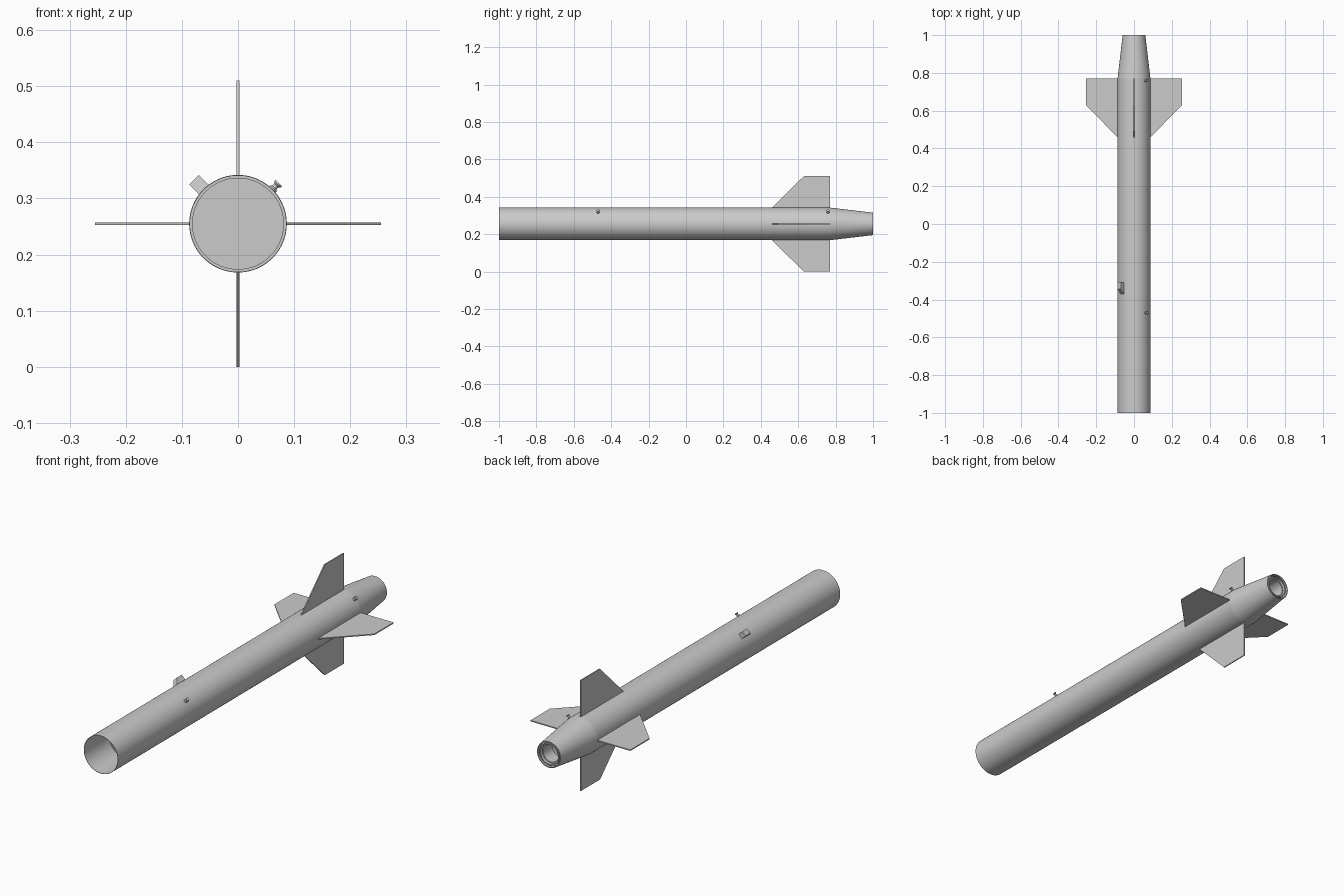
import bpy, bmesh, math
from mathutils import Matrix, Vector

if "Cube" in bpy.data.objects:
    bpy.data.objects.remove(bpy.data.objects["Cube"])

CZ = 0.255          # height of the rocket axis
R = 0.087           # body radius


def finish(name, bm, smooth=False):
    bmesh.ops.recalc_face_normals(bm, faces=bm.faces)
    me = bpy.data.meshes.new(name)
    bm.to_mesh(me)
    bm.free()
    ob = bpy.data.objects.new(name, me)
    bpy.context.collection.objects.link(ob)
    if smooth:
        bpy.ops.object.select_all(action='DESELECT')
        ob.select_set(True)
        bpy.context.view_layer.objects.active = ob
        bpy.ops.object.shade_smooth_by_angle(angle=math.radians(30))
    return ob


def lathe(name, profile, matrix, closed=True, sides=96):
    """Revolve (radius, height) points around local z, then place by matrix."""
    bm = bmesh.new()
    vs = [bm.verts.new((r, 0, h)) for r, h in profile]
    n = len(vs)
    es = [bm.edges.new((vs[i], vs[(i + 1) % n])) for i in range(n if closed else n - 1)]
    bmesh.ops.spin(bm, geom=vs + es, cent=(0, 0, 0), axis=(0, 0, 1),
                   angle=2 * math.pi, steps=sides, use_merge=True)
    bmesh.ops.remove_doubles(bm, verts=bm.verts, dist=1e-5)
    bm.transform(matrix)
    return finish(name, bm, True)


def plate(name, outline, thickness, angle):
    """Extrude a (radial, y) outline sideways, turned around the axis."""
    bm = bmesh.new()
    f = bm.faces.new([bm.verts.new((-thickness / 2, y, r)) for r, y in outline])
    g = bmesh.ops.extrude_face_region(bm, geom=[f])
    bmesh.ops.translate(bm, vec=(thickness, 0, 0),
                        verts=[v for v in g['geom'] if isinstance(v, bmesh.types.BMVert)])
    bm.transform(Matrix.Translation((0, 0, CZ)) @ Matrix.Rotation(angle, 4, 'Y'))
    return finish(name, bm)


# local z -> world y, along the body axis
AXIS = Matrix.Translation((0, 0, CZ)) @ Matrix.Rotation(-math.pi / 2, 4, 'X')

# airframe
lathe("body_tube", [(R, -1), (R, 0.77), (0.0855, 0.77), (0.0855, -1)], AXIS)
lathe("tail_cone", [(R, 0.77), (0.06, 1), (0.056, 1), (0.083, 0.77)], AXIS)

# front coupler with bulkhead
lathe("coupler", [(0.0855, -0.82), (0.0855, -0.6), (0.081, -0.6), (0.081, -0.82)], AXIS)
lathe("bulkhead", [(0, -0.8), (0.081, -0.8), (0.081, -0.78), (0, -0.78)], AXIS, False)

# motor mount in the tail
lathe("motor_tube", [(0, 0.56), (0.044, 0.56), (0.044, 0.985), (0.039, 0.985),
                     (0.039, 0.92), (0, 0.92)], AXIS, False)
lathe("motor_retainer", [(0.050, 0.96), (0.050, 0.997), (0.045, 0.997), (0.045, 0.96)], AXIS)
lathe("centering_ring", [(0.058, 0.97), (0.058, 0.975), (0.044, 0.975), (0.044, 0.97)], AXIS)

# four swept fins
for i in range(4):
    plate(f"fin_{i + 1}", [(0.085, 0.457), (0.255, 0.63), (0.255, 0.77), (0.085, 0.77)],
          0.005, i * math.pi / 2)

# camera shroud, upper left
plate("camera_shroud", [(0.083, -0.375), (0.111, -0.345), (0.111, -0.31), (0.083, -0.31)],
      0.024, -math.pi / 4)

# rail buttons, upper right
spool = [(0, 0), (0.008, 0), (0.008, 0.004), (0.005, 0.007), (0.005, 0.012),
         (0.008, 0.015), (0.008, 0.018), (0, 0.018)]
for label, y in (("front", -0.47), ("rear", 0.76)):
    d = Matrix.Rotation(math.pi / 4, 4, 'Y')
    m = Matrix.Translation((0, y, CZ)) @ d @ Matrix.Translation((0, 0, 0.0845))
    lathe(f"rail_button_{label}", spool, m, False, 24)
